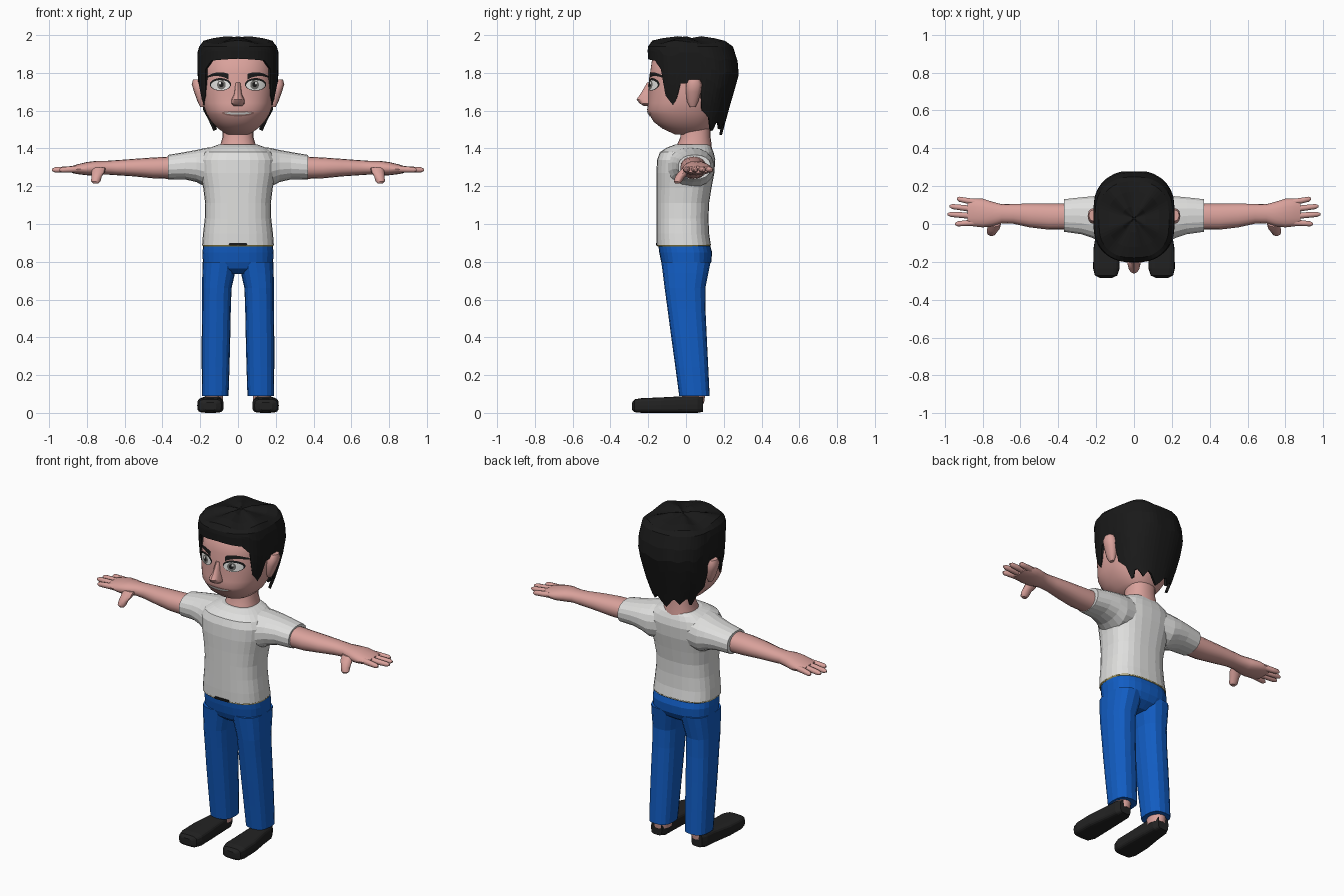
import bpy, bmesh, math


def material(name, r, g, b):
    m = bpy.data.materials.new(name)
    m.diffuse_color = (r, g, b, 1)
    return m


SKIN = material("skin", 0.70, 0.36, 0.33)
SHIRT = material("shirt_white", 0.74, 0.74, 0.73)
JEANS = material("jeans_blue", 0.006, 0.11, 0.55)
BLACK = material("hair_black", 0.010, 0.010, 0.010)
SHOE = material("shoe_black", 0.016, 0.016, 0.016)
WHITE = material("eye_white", 0.80, 0.80, 0.78)
GREY = material("iris_grey", 0.16, 0.16, 0.15)
LIP = material("lip", 0.40, 0.20, 0.18)
HEM = material("hem_olive", 0.30, 0.24, 0.06)


def lerp(rows, t):
    """Interpolate rows whose first entry is the key."""
    for a, b in zip(rows, rows[1:]):
        if t <= b[0]:
            k = max(0, (t - a[0]) / (b[0] - a[0]))
            return [p + (q - p) * k for p, q in zip(a[1:], b[1:])]
    return rows[-1][1:]


def spow(v, p):
    return math.copysign(abs(v) ** p, v)


def make(name, verts, faces, mat, mirror=False, smooth=False):
    me = bpy.data.meshes.new(name)
    bm = bmesh.new()
    vs = [bm.verts.new(v) for v in verts]
    for f in faces:
        bm.faces.new([vs[i] for i in f])
    bmesh.ops.recalc_face_normals(bm, faces=bm.faces[:])
    bm.to_mesh(me)
    bm.free()
    me.materials.append(mat)
    ob = bpy.data.objects.new(name, me)
    bpy.context.collection.objects.link(ob)
    if smooth:
        bpy.ops.object.select_all(action='DESELECT')
        ob.select_set(True)
        bpy.context.view_layer.objects.active = ob
        bpy.ops.object.shade_smooth_by_angle(angle=math.radians(40))
    if mirror:
        ob.modifiers.new("mirror", 'MIRROR').use_mirror_merge = False
    return ob


def loft(name, axis, rings, mat, n=16, e=2.3, mirror=False, smooth=False):
    """Rings are (position on axis, a_min, a_max, b_min, b_max)."""
    verts, faces = [], []
    for t, a0, a1, b0, b1 in rings:
        for i in range(n):
            w = 2 * math.pi * i / n
            a = (a0 + a1) / 2 + (a1 - a0) / 2 * spow(math.sin(w), 2 / e)
            b = (b0 + b1) / 2 - (b1 - b0) / 2 * spow(math.cos(w), 2 / e)
            verts.append({'x': (t, a, b), 'y': (a, t, b), 'z': (a, b, t)}[axis])
    for r in range(len(rings) - 1):
        for i in range(n):
            j = (i + 1) % n
            faces.append((r * n + i, r * n + j, r * n + n + j, r * n + n + i))
    last = (len(rings) - 1) * n
    faces += [tuple(range(n)), tuple(range(last, last + n))]
    return make(name, verts, faces, mat, mirror, smooth)


# Head: (z, half width, front y, back y)
HEAD = [(1.475, .06, -.06, .10), (1.505, .105, -.125, .13), (1.54, .14, -.17, .15),
        (1.58, .165, -.195, .17), (1.605, .175, -.206, .175), (1.64, .186, -.20, .185),
        (1.70, .192, -.20, .20), (1.75, .192, -.197, .21), (1.80, .19, -.19, .215),
        (1.87, .185, -.18, .20), (1.91, .15, -.14, .15), (1.93, .08, -.07, .08)]
E = 2.3
loft("head", 'z', [(z, -w, w, f, b) for z, w, f, b in HEAD], SKIN, 48, E, smooth=True)
loft("neck", 'z', [(1.36, -.10, .10, -.06, .14), (1.425, -.092, .092, -.045, .135),
                   (1.46, -.082, .082, -.03, .13), (1.54, -.085, .085, -.03, .13)],
     SKIN, 20, smooth=True)
loft("nose", 'z', [(1.625, -.024, .024, -.222, -.16), (1.637, -.036, .036, -.245, -.16),
                   (1.66, -.033, .033, -.262, -.16), (1.69, -.02, .02, -.24, -.16),
                   (1.75, -.014, .014, -.205, -.16)], SKIN, 12, 2, smooth=True)
loft("ear", 'z', [(1.62, .18, .20, .02, .05), (1.65, .17, .215, .005, .065),
                  (1.70, .17, .233, 0, .08), (1.74, .17, .245, 0, .085),
                  (1.765, .18, .238, .015, .075)], SKIN, 12, mirror=True, smooth=True)


def face_y(x, z):
    w, f, b = lerp(HEAD, z)
    return (f + b) / 2 - (b - f) / 2 * max(0, 1 - abs(x / w) ** E) ** (1 / E)


def plate(name, cx, half, mid, tall, off, mat, mirror=True, cols=14):
    """Thin strip following the face; mid(u) and tall(u) shape it for u in -1..1."""
    verts, faces = [], []
    for i in range(cols + 1):
        u = -math.cos(math.pi * i / cols)
        for k in (-1, -.33, .33, 1):
            x, z = cx + half * u, mid(u) + tall(u) * k
            verts.append((x, face_y(x, z) - off, z))
    for i in range(cols):
        for k in range(3):
            a = i * 4 + k
            faces.append((a, a + 4, a + 5, a + 1))
    ob = make(name, verts, faces, mat, mirror)
    if sum(p.normal.y for p in ob.data.polygons) > 0:
        ob.data.flip_normals()
    return ob


def oval(h):
    return lambda u: h * math.sqrt(max(0, 1 - u * u)) + .0004


# Eyes, brows and mouth
plate("eye_outline", .093, .056, lambda u: 1.739, oval(.033), .003, BLACK)
plate("eye_white", .093, .050, lambda u: 1.735, oval(.026), .005, WHITE)
plate("iris", .088, .023, lambda u: 1.737, oval(.024), .007, GREY)
plate("pupil", .088, .012, lambda u: 1.738, oval(.013), .0085, BLACK)
plate("eye_glint", .095, .006, lambda u: 1.746, oval(.006), .0097, WHITE)
plate("eyebrow", .105, .056, lambda u: 1.793 - .014 * u * u, lambda u: .010 - .005 * u, .005, BLACK)
plate("lips", 0, .085, lambda u: 1.584 + .004 * u * u, oval(.014), .003, LIP, False)
plate("teeth", 0, .072, lambda u: 1.585 + .004 * u * u, oval(.006), .005, WHITE, False)

# Hair: (z, half width, front y, back y) and lower edge by angle from the front
HAIR = [(1.47, .135, -.10, .19), (1.60, .187, -.17, .225), (1.72, .211, -.19, .26),
        (1.80, .217, -.198, .282), (1.92, .217, -.203, .265), (1.95, .203, -.20, .24)]
EDGE = [(0, 1.875), (36, 1.865), (48, 1.82), (54, 1.68), (66, 1.63), (72, 1.66),
        (78, 1.745), (96, 1.745), (102, 1.60), (114, 1.56), (122, 1.47), (134, 1.55),
        (150, 1.50), (164, 1.54), (180, 1.47)]
N, ROWS = 60, 7
verts, faces = [], []
for r in range(ROWS + 3):
    for i in range(N):
        d = 360 * i / N
        w = math.radians(d)
        low = lerp(EDGE, min(d, 360 - d))[0]
        z = low + (1.94 - low) * min(1, r / (ROWS - 1))
        rx, f, b = lerp(HAIR, z)
        s = (1, .9, .65, .3)[max(0, r - ROWS + 1)]
        lump = max(0, r - ROWS + 1) and .009 * math.cos(5 * w) + (0, .022, .035, .045)[r - ROWS + 1]
        ridge = 1 + .012 * math.cos(6 * w)
        x = rx * s * ridge * spow(math.sin(w), .8)
        y = (f + b) / 2 - (b - f) / 2 * s * spow(math.cos(w), .8)
        verts.append((x, y, z + lump))
        if r:
            j = (i + 1) % N
            a = (r - 1) * N
            faces.append((a + i, a + j, a + N + j, a + N + i))
verts.append((0, .03, 1.985))
top = (ROWS + 2) * N
faces += [(top + i, top + (i + 1) % N, len(verts) - 1) for i in range(N)]
hair = make("hair", verts, faces, BLACK)
shell = hair.modifiers.new("thickness", 'SOLIDIFY')
shell.thickness = .015

# Shirt
loft("shirt_body", 'z', [(.888, -.19, .19, -.155, .132), (.95, -.185, .185, -.156, .122),
                         (1.03, -.176, .176, -.156, .119), (1.11, -.174, .174, -.156, .122),
                         (1.19, -.184, .184, -.156, .135), (1.27, -.20, .20, -.157, .150),
                         (1.34, -.205, .205, -.153, .155), (1.38, -.185, .185, -.138, .146),
                         (1.405, -.145, .145, -.10, .135), (1.42, -.105, .105, -.06, .125)],
     SHIRT, 28, 2.6)
loft("sleeve", 'x', [(.08, -.11, .14, 1.20, 1.413), (.17, -.10, .15, 1.195, 1.403),
                     (.22, -.075, .148, 1.222, 1.392), (.28, -.055, .142, 1.236, 1.381),
                     (.37, -.042, .132, 1.236, 1.366)], SHIRT, 18, 2.3, True)
loft("shirt_hem", 'z', [(.882, -.186, .186, -.151, .128), (.892, -.1905, .1905, -.1555, .1325)],
     HEM, 28, 2.6)

# Arms and hands
loft("arm", 'x', [(.34, -.03, .108, 1.238, 1.358), (.45, -.03, .108, 1.242, 1.352),
                  (.55, -.018, .108, 1.252, 1.345), (.64, .002, .106, 1.258, 1.338),
                  (.70, .004, .105, 1.262, 1.334), (.75, -.012, .118, 1.258, 1.334),
                  (.80, -.018, .134, 1.258, 1.328), (.85, -.012, .134, 1.264, 1.316),
                  (.88, -.005, .128, 1.270, 1.306)], SKIN, 16, 2.2, True, True)
for name, y0, y1, tip in (("little_finger", .115, .133, .935), ("ring_finger", .078, .094, .975),
                          ("middle_finger", .042, .052, .985), ("index_finger", .008, 0, .945)):
    rings = []
    for k, r in ((0, .018), (.5, .016), (.88, .014), (1, .006)):
        x, y, z = .84 + (tip - .84) * k, y0 + (y1 - y0) * k, 1.291 - .005 * k
        rings.append((x, y - r, y + r, z - r, z + r))
    loft(name, 'x', rings, SKIN, 10, 2, True, True)
loft("thumb", 'z', [(1.215, .738, .768, -.058, -.034), (1.225, .728, .778, -.064, -.022),
                    (1.25, .722, .776, -.058, -.006), (1.275, .705, .775, -.04, .02),
                    (1.30, .70, .775, -.015, .04)], SKIN, 12, 2, True, True)

# Jeans
loft("jeans_hips", 'z', [(.735, -.07, .07, -.08, .07), (.765, -.15, .15, -.118, .115),
                         (.80, -.186, .186, -.132, .134), (.85, -.188, .188, -.142, .138),
                         (.895, -.184, .184, -.147, .126)], JEANS, 28, 2.6)
loft("jeans_leg", 'z', [(.09, .05, .19, -.036, .125), (.24, .045, .192, -.056, .118),
                        (.40, .041, .192, -.078, .110), (.55, .038, .190, -.098, .103),
                        (.66, .034, .190, -.113, .102), (.74, .016, .189, -.123, .118),
                        (.80, .004, .187, -.131, .130)], JEANS, 16, 2.6, True)
loft("belt_buckle", 'y', [(-.160, -.05, .05, .886, .900), (-.152, -.05, .05, .886, .900)],
     BLACK, 8, 6)

# Ankles and shoes
loft("ankle", 'z', [(.05, .08, .175, -.02, .095), (.12, .075, .175, -.02, .105)],
     SKIN, 14, 2, True, True)
loft("shoe", 'y', [(-.285, .115, .18, .015, .055), (-.272, .088, .207, .004, .072),
                   (-.235, .076, .216, 0, .078), (-.13, .078, .214, 0, .082),
                   (-.02, .082, .196, 0, .088), (.06, .085, .187, 0, .09),
                   (.09, .10, .172, .006, .085)], SHOE, 20, 4, True)
